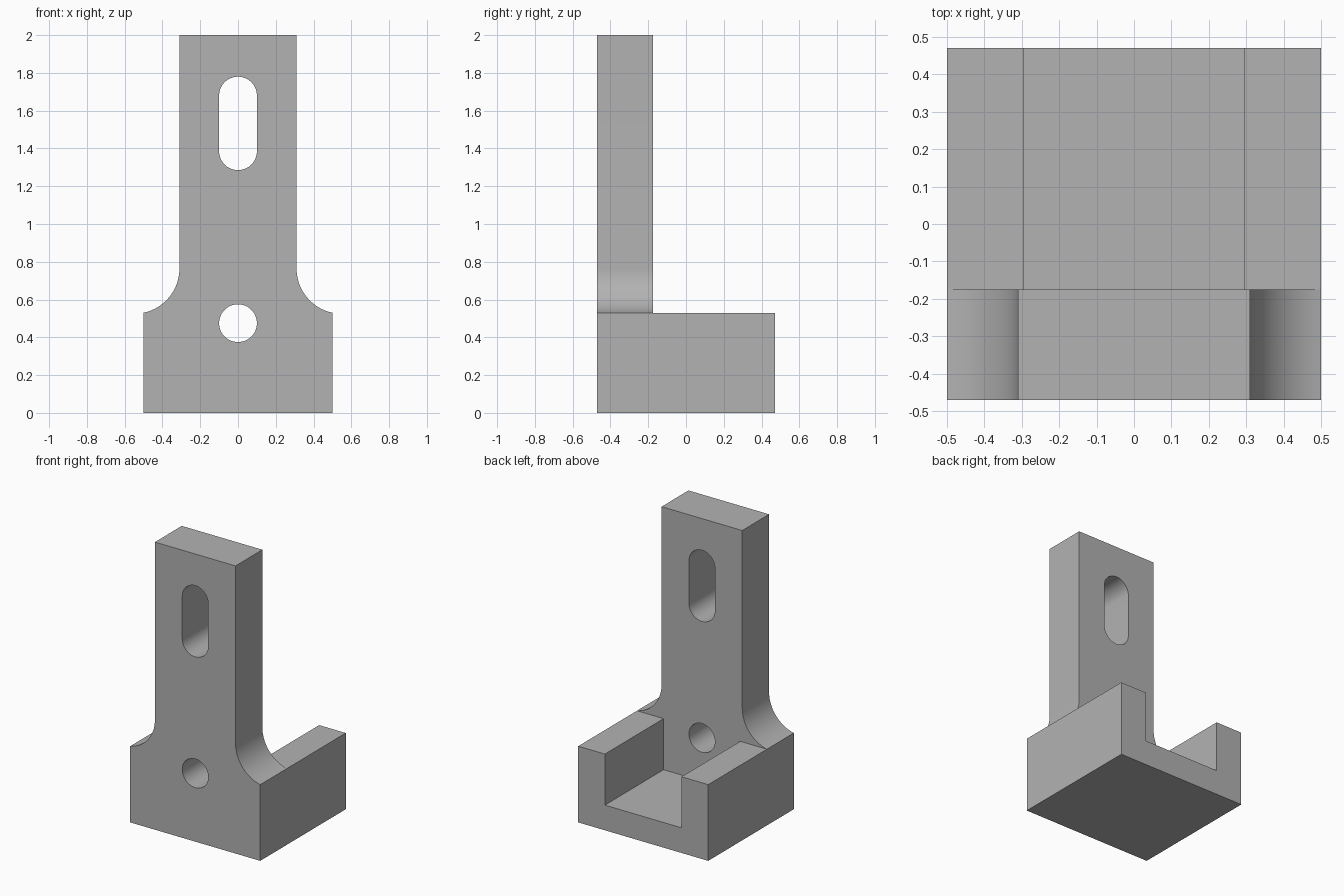
import bpy, bmesh
from math import sin, cos, pi, asin

cube = bpy.data.objects.get("Cube")
if cube:
    bpy.data.objects.remove(cube, do_unlink=True)

FRONT, PLATE_BACK, BACK = -0.47, -0.175, 0.47
HALF_W, STEM_W, CHANNEL_W = 0.5, 0.31, 0.295
BASE_H, FLOOR_H, TOP = 0.53, 0.175, 2.0

grey = bpy.data.materials.new("plain grey")
grey.use_nodes = True
colour = (0.448, 0.448, 0.448, 1)
grey.diffuse_color = colour
grey.node_tree.nodes["Principled BSDF"].inputs["Base Color"].default_value = colour


def arc(cx, cz, r, start, end, n):
    return [(cx + r * cos(start + (end - start) * i / n),
             cz + r * sin(start + (end - start) * i / n)) for i in range(n + 1)]


def mirrored(half):
    """Close a right-hand outline with its mirror image."""
    return half + [(-x, z) for x, z in reversed(half)]


def extrude(name, outline, y0, y1):
    """Solid made by sweeping an x-z outline along y."""
    bm = bmesh.new()
    face = bm.faces.new([bm.verts.new((x, y0, z)) for x, z in outline])
    swept = bmesh.ops.extrude_face_region(bm, geom=[face])["geom"]
    bmesh.ops.translate(bm, vec=(0, y1 - y0, 0),
                        verts=[v for v in swept if isinstance(v, bmesh.types.BMVert)])
    bmesh.ops.recalc_face_normals(bm, faces=bm.faces)
    mesh = bpy.data.meshes.new(name)
    bm.to_mesh(mesh)
    bm.free()
    mesh.materials.append(grey)
    obj = bpy.data.objects.new(name, mesh)
    bpy.context.collection.objects.link(obj)
    return obj


def combine(target, tool, operation):
    mod = target.modifiers.new(operation.lower(), 'BOOLEAN')
    mod.operation, mod.solver, mod.object = operation, 'EXACT', tool
    bpy.context.view_layer.objects.active = target
    bpy.ops.object.modifier_apply(modifier=mod.name)
    bpy.data.objects.remove(tool, do_unlink=True)


# Upright plate with a concave flare down to the base width
r = 0.24
cx = STEM_W + r
dip = asin((cx - HALF_W) / r)
cz = BASE_H + r * cos(dip)
flare = arc(cx, cz, r, 1.5 * pi - dip, pi, 20)
bracket = extrude("bracket", mirrored([(HALF_W, 0)] + flare + [(STEM_W, TOP)]),
                  FRONT, PLATE_BACK)

# U-shaped channel behind the plate
channel = extrude("channel", mirrored([(HALF_W, 0), (HALF_W, BASE_H),
                                       (CHANNEL_W, BASE_H), (CHANNEL_W, FLOOR_H)]),
                  PLATE_BACK, BACK)
combine(bracket, channel, 'UNION')

# Long slot and round hole through the plate
R = 0.1
slot = arc(0, 1.68, R, 0, pi, 24) + arc(0, 1.385, R, pi, 2 * pi, 24)
hole = arc(0, 0.475, R, 0, 2 * pi, 48)[:-1]
for name, outline in (("slot", slot), ("hole", hole)):
    combine(bracket, extrude(name, outline, FRONT - 0.1, PLATE_BACK + 0.1), 'DIFFERENCE')

bpy.ops.object.select_all(action='DESELECT')
bracket.select_set(True)
bpy.context.view_layer.objects.active = bracket
bpy.ops.object.shade_smooth_by_angle()
